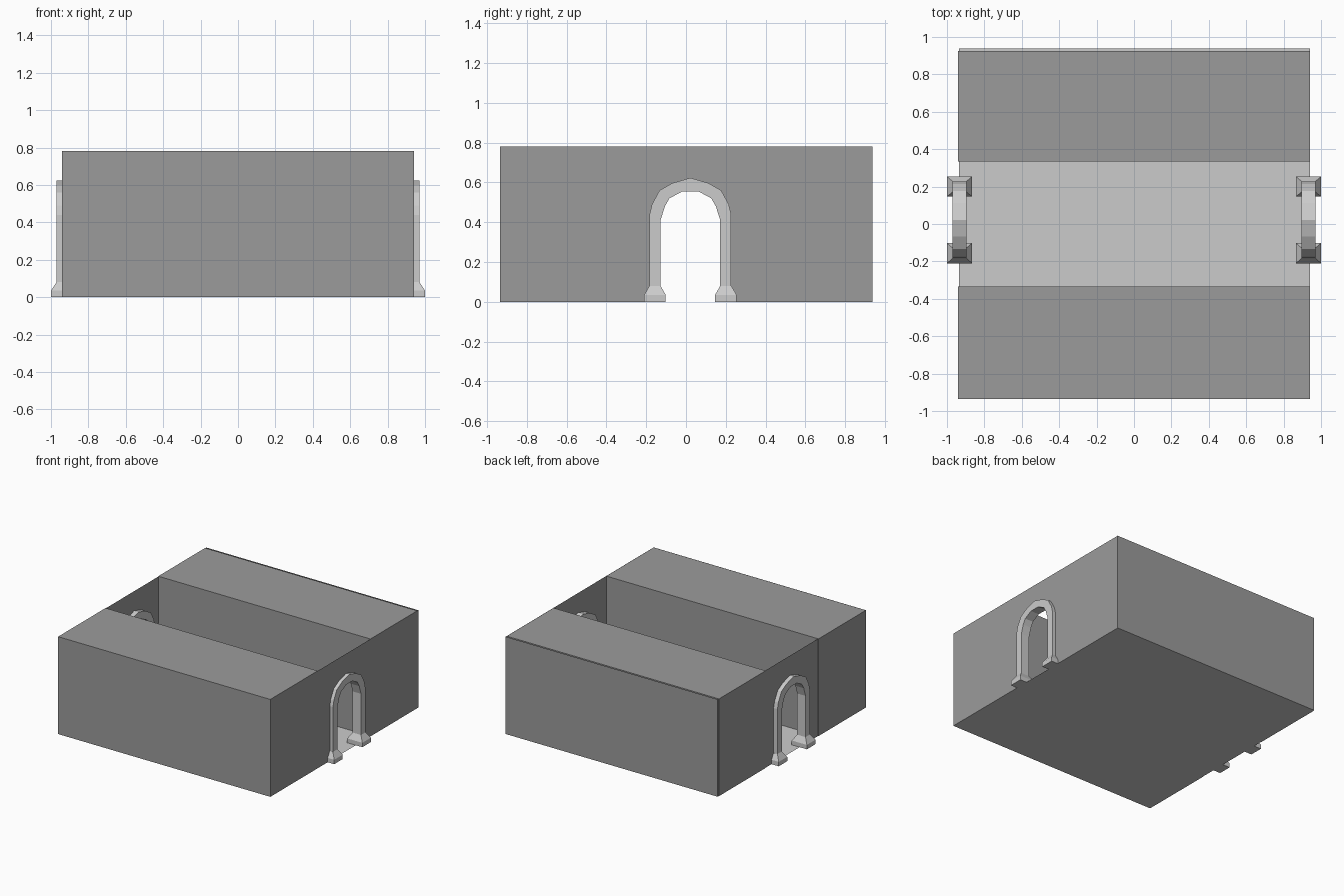
import bpy, bmesh

if "Cube" in bpy.data.objects:
    bpy.data.objects.remove(bpy.data.objects["Cube"])

H = 0.78                # wall height
XL, XR = -0.936, 0.942  # left and right shell walls
YF, YB = -0.936, 0.937  # front and back shell walls
CY = 0.022              # arch centre line in y

dark = bpy.data.materials.new("dark_grey")
dark.diffuse_color = (0.33, 0.33, 0.33, 1)
dark.use_nodes = True
dark.node_tree.nodes["Principled BSDF"].inputs["Base Color"].default_value = dark.diffuse_color


def finish(name, bm, fix=True, mat=None):
    if fix:
        bmesh.ops.recalc_face_normals(bm, faces=bm.faces)
    mesh = bpy.data.meshes.new(name)
    bm.to_mesh(mesh)
    bm.free()
    if mat:
        mesh.materials.append(mat)
    ob = bpy.data.objects.new(name, mesh)
    bpy.context.collection.objects.link(ob)
    return ob


def sheet(name, pts, mat=None):
    bm = bmesh.new()
    bm.faces.new([bm.verts.new(p) for p in pts])
    return finish(name, bm, False, mat)


def prism(name, profile, x0, x1, mat=None):
    """Extrude a (y, z) outline along x."""
    bm = bmesh.new()
    face = bm.faces.new([bm.verts.new((x0, y, z)) for y, z in profile])
    new = bmesh.ops.extrude_face_region(bm, geom=[face])["geom"]
    bmesh.ops.translate(bm, vec=(x1 - x0, 0, 0),
                        verts=[v for v in new if isinstance(v, bmesh.types.BMVert)])
    return finish(name, bm, True, mat)


def arch(half):
    """Mirror half of an arch outline (bottom to crown) around CY."""
    left = [(CY - y, z) for y, z in half]
    right = [(CY + y, z) for y, z in reversed(half) if y > 0]
    return left + right


def foot(name, x, y):
    """Flared column base: straight plinth, then a taper to the column."""
    bm = bmesh.new()
    rings = []
    for hx, hy, z in ((0.067, 0.054, 0), (0.067, 0.054, 0.035), (0.037, 0.028, 0.08)):
        rings.append([bm.verts.new((x + sx * hx, y + sy * hy, z))
                      for sx, sy in ((-1, -1), (1, -1), (1, 1), (-1, 1))])
    for a, b in zip(rings, rings[1:]):
        for i in range(4):
            j = (i + 1) % 4
            bm.faces.new((a[i], a[j], b[j], b[i]))
    bm.faces.new(rings[0])
    bm.faces.new(rings[-1])
    return finish(name, bm)


# Floor, front and back shell walls
sheet("floor", [(XL, YF, 0), (XL, YB, 0), (XR, YB, 0), (XR, YF, 0)])
sheet("front_wall", [(XL, YF, 0), (XR, YF, 0), (XR, YF, H), (XL, YF, H)], dark)
sheet("back_wall", [(XR, YB, 0), (XL, YB, 0), (XL, YB, H), (XR, YB, H)], dark)

# Solid blocks on both sides of the corridor
for name, y0, y1 in (("front_block", -0.935, -0.335), ("back_block", 0.333, 0.925)):
    prism(name, [(y0, 0.001), (y1, 0.001), (y1, H), (y0, H)], -0.94, 0.941, dark)

# Arch outlines: trim outside, trim inside, and the hole hidden between them
outer = arch([(0.205, 0.06), (0.205, 0.44), (0.193, 0.49), (0.155, 0.56),
              (0.09, 0.597), (0, 0.623)])
inner = arch([(0.15, 0.06), (0.15, 0.41), (0.128, 0.48), (0.105, 0.52), (0.04, 0.555)])
hole = arch([(0.175, 0), (0.175, 0.43), (0.135, 0.535), (0.07, 0.575)])

for side, s, x in (("left", -1, XL), ("right", 1, XR)):
    # End wall with the doorway notched out of its lower edge
    outline = [(YF, 0)] + hole + [(YB, 0), (YB, H), (YF, H)]
    if s < 0:
        outline.reverse()
    sheet(side + "_end_wall", [(x, y, z) for y, z in outline], dark)
    # Arch trim and its two feet
    prism(side + "_arch_trim", outer + inner[::-1], s * 0.896, s * 0.97)
    for tag, t in (("front", -1), ("back", 1)):
        foot(f"{side}_{tag}_column_foot", s * 0.933, CY + t * 0.178)
